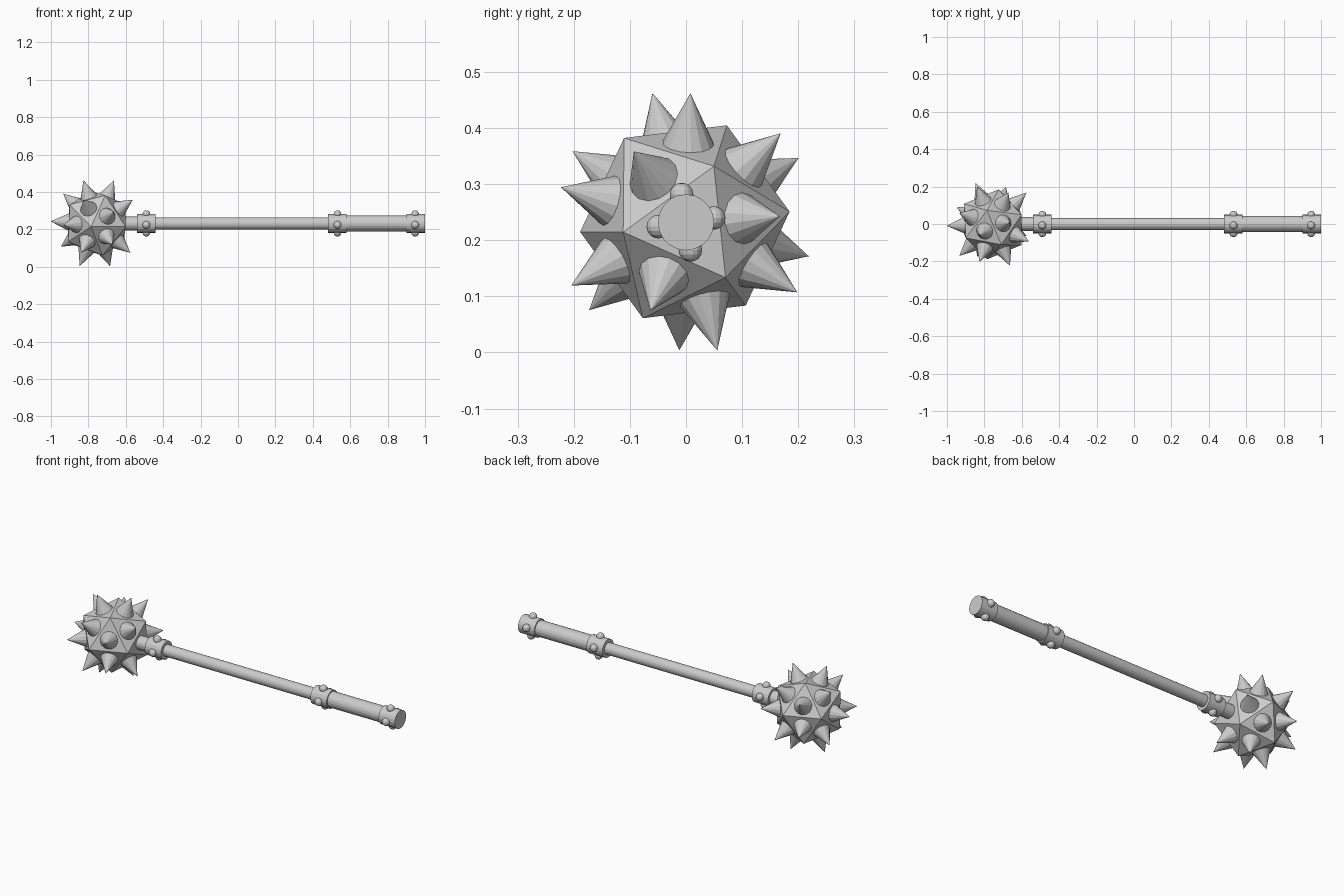
import bpy, bmesh
from math import radians, cos, sin
from mathutils import Matrix, Vector

if "Cube" in bpy.data.objects:
    bpy.data.objects.remove(bpy.data.objects["Cube"])

AXIS_Z = 0.232
HEAD = Vector((-0.755, -0.002, 0.233))


def make_object(name, bm):
    mesh = bpy.data.meshes.new(name)
    bm.to_mesh(mesh)
    bm.free()
    obj = bpy.data.objects.new(name, mesh)
    bpy.context.collection.objects.link(obj)
    return obj


def cone_along(bm, start, direction, r1, r2, length, sides):
    rot = direction.to_track_quat('Z', 'Y').to_matrix().to_4x4()
    mat = Matrix.Translation(start + direction * length / 2) @ rot
    bmesh.ops.create_cone(bm, cap_ends=True, segments=sides, radius1=r1,
                          radius2=r2, depth=length, matrix=mat)


def rod(name, x0, x1, radius):
    bm = bmesh.new()
    cone_along(bm, Vector((x0, 0, AXIS_Z)), Vector((1, 0, 0)), radius, radius, x1 - x0, 20)
    return make_object(name, bm)


# Faceted head: icosahedron turned so one face meets the shaft
bm = bmesh.new()
bmesh.ops.create_icosphere(bm, subdivisions=1, radius=0.19)
bm.normal_update()
bm.faces.ensure_lookup_table()
face = bm.faces[0]
n = face.normal.normalized()
u = (face.verts[0].co - n * face.verts[0].co.dot(n)).normalized()
align = Matrix((n, u, n.cross(u)))
lean = Vector((0, cos(radians(-53)), sin(radians(-53))))
tilt = Matrix.Rotation(radians(3), 3, Vector((1, 0, 0)).cross(lean))
turn = tilt @ Matrix.Rotation(radians(66), 3, 'X') @ align
bmesh.ops.transform(bm, matrix=turn.to_4x4(), verts=bm.verts)
bm.normal_update()
normals = [f.normal.copy() for f in bm.faces]
bmesh.ops.translate(bm, vec=HEAD, verts=bm.verts)
make_object("head", bm)

# One spike on every face except the one joined to the shaft
bm = bmesh.new()
for d in normals:
    if d.x < 0.95:
        cone_along(bm, HEAD + d * 0.14, d, 0.051, 0, 0.107, 14)
make_object("spikes", bm)

# Shaft and grip
rod("shaft_neck", -0.66, -0.53, 0.037)
rod("shaft", -0.54, 0.50, 0.032)
rod("grip", 0.56, 0.92, 0.043)

# Collars, each with four round rivets
for name, x0, x1, rx in (("head_collar", -0.54, -0.44, -0.49),
                         ("grip_collar", 0.48, 0.58, 0.532),
                         ("pommel_collar", 0.90, 1.00, 0.947)):
    rod(name, x0, x1, 0.05)
    bm = bmesh.new()
    for k in range(4):
        a = radians(9 + 90 * k)
        pos = Vector((rx, 0.05 * cos(a), AXIS_Z + 0.05 * sin(a)))
        bmesh.ops.create_uvsphere(bm, u_segments=14, v_segments=8, radius=0.021,
                                  matrix=Matrix.Translation(pos))
    make_object(name + "_rivets", bm)
